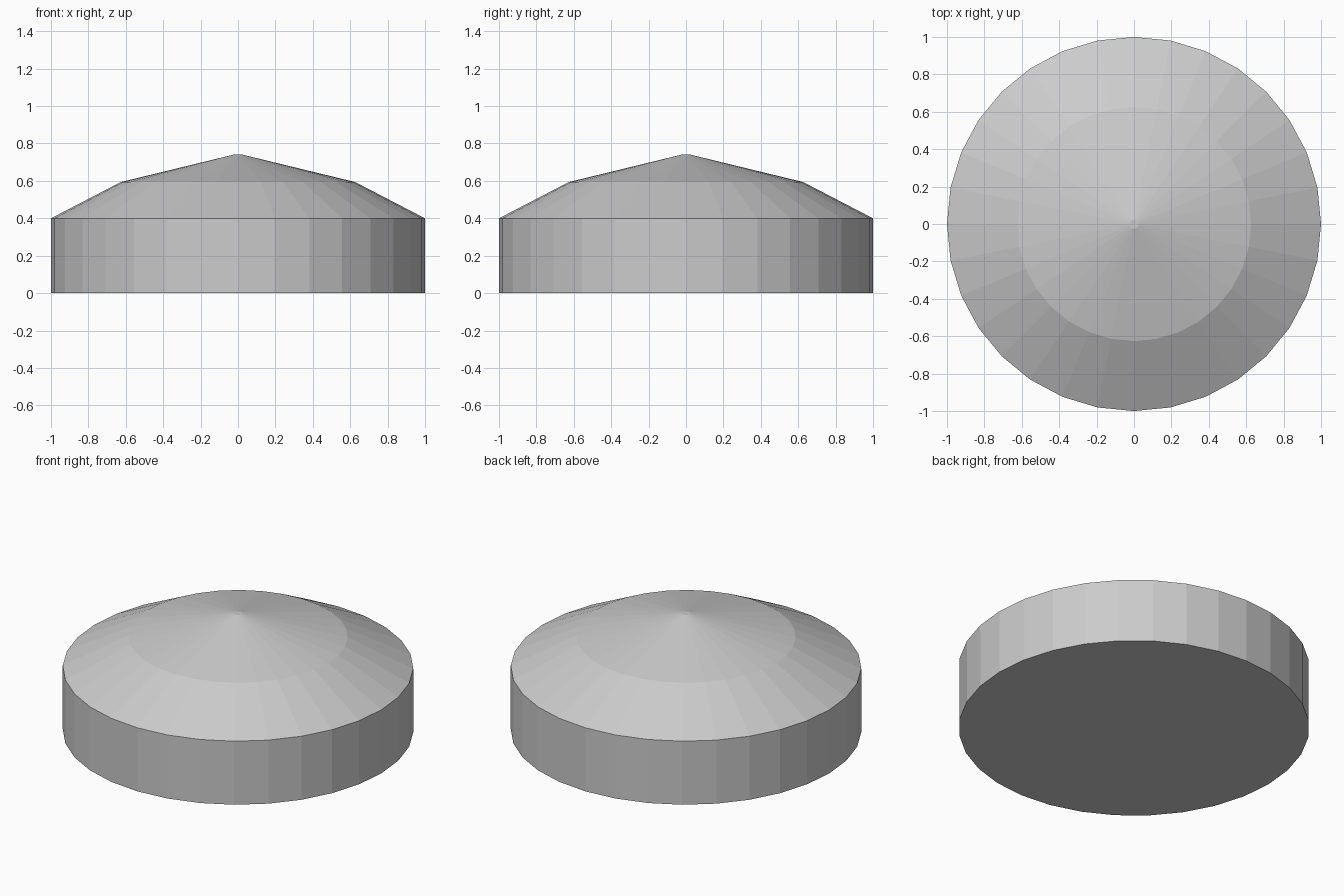
import bpy, bmesh
from math import cos, sin, tau

if "Cube" in bpy.data.objects:
    bpy.data.objects.remove(bpy.data.objects["Cube"])

SIDES = 32


def lathe(name, profile):
    """Revolve (radius, z) points into a closed, flat-faced solid."""
    bm = bmesh.new()
    rings = [[bm.verts.new((r * cos(tau * i / SIDES), r * sin(tau * i / SIDES), z))
              for i in range(SIDES)] for r, z in profile]
    for low, high in zip(rings, rings[1:]):
        for i in range(SIDES):
            j = (i + 1) % SIDES
            bm.faces.new((low[i], low[j], high[j], high[i]))
    bm.faces.new(rings[0][::-1])
    bm.faces.new(rings[-1])
    mesh = bpy.data.meshes.new(name)
    bm.to_mesh(mesh)
    bm.free()
    obj = bpy.data.objects.new(name, mesh)
    bpy.context.collection.objects.link(obj)
    return obj


# Upright drum wall, steep shoulder, shallow cone and tiny flat tip
lathe("domed_drum", [(1, 0), (1, 0.4), (0.626, 0.594), (0.025, 0.74)])
